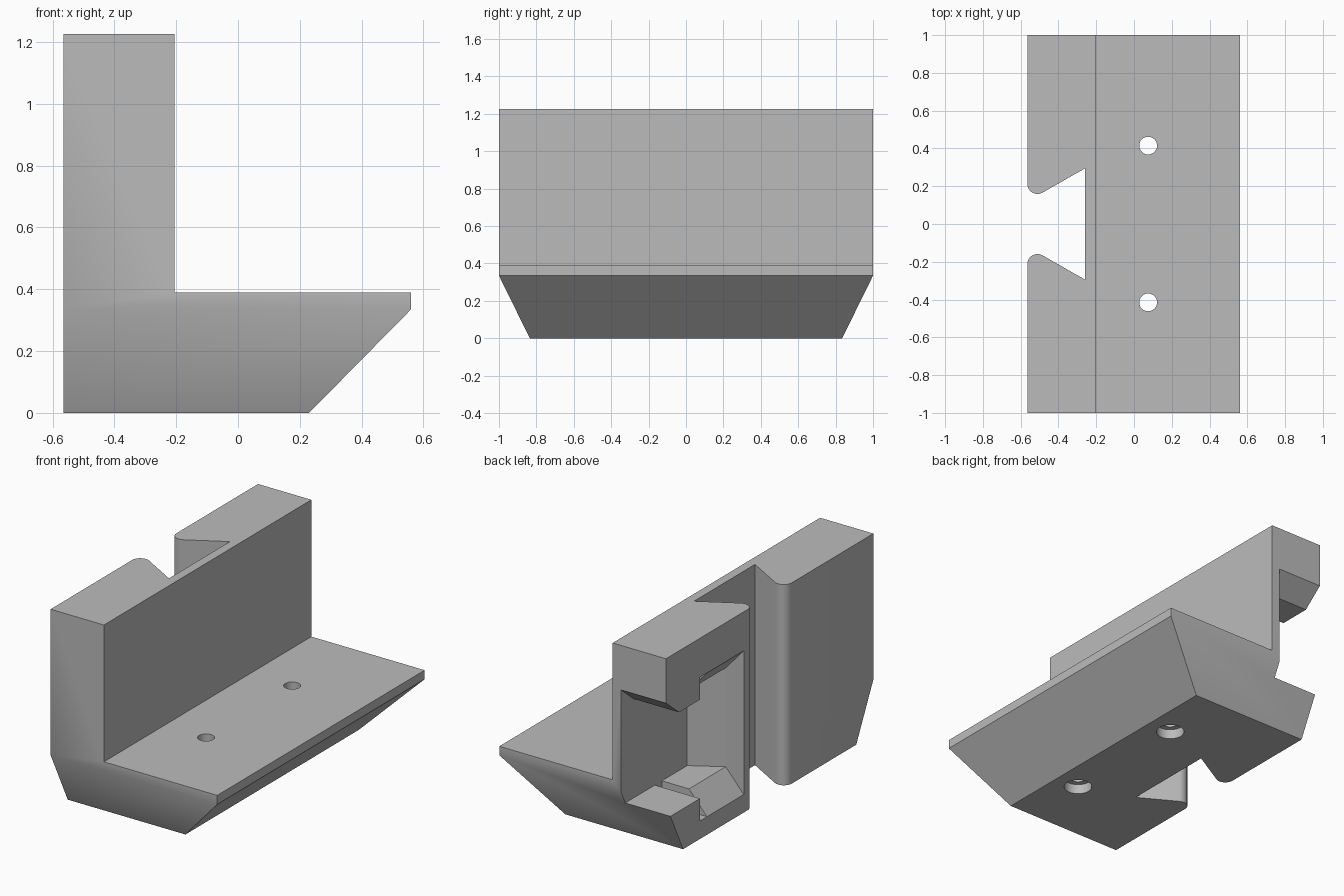
import bpy, bmesh, math

cube = bpy.data.objects.get("Cube")
if cube:
    bpy.data.objects.remove(cube, do_unlink=True)

grey = bpy.data.materials.new("light_grey")
grey.use_nodes = True
tone = (0.5, 0.5, 0.5, 1)
grey.diffuse_color = tone
grey.node_tree.nodes["Principled BSDF"].inputs["Base Color"].default_value = tone


def finish(name, bm):
    bmesh.ops.recalc_face_normals(bm, faces=bm.faces)
    mesh = bpy.data.meshes.new(name)
    bm.to_mesh(mesh)
    bm.free()
    mesh.materials.append(grey)
    obj = bpy.data.objects.new(name, mesh)
    bpy.context.collection.objects.link(obj)
    return obj


def prism(name, points, axis, low, high):
    """Extrude a 2D outline along axis 0, 1 or 2."""
    bm = bmesh.new()
    rings = []
    for level in (low, high):
        ring = []
        for p in points:
            co = list(p)
            co.insert(axis, level)
            ring.append(bm.verts.new(co))
        rings.append(ring)
        bm.faces.new(ring)
    for i in range(len(points)):
        j = (i + 1) % len(points)
        bm.faces.new((rings[0][i], rings[0][j], rings[1][j], rings[1][i]))
    return finish(name, bm)


# Body: L-shaped profile whose lower ends taper inward
BACK, DEEP, FRONT, WALL = -0.565, -0.26, 0.56, -0.205
TOP, SHELF, TAPER = 1.225, 0.39, 0.335
outline = [(BACK, 0), (0.23, 0), (FRONT, TAPER), (FRONT, SHELF),
           (WALL, SHELF), (WALL, TOP), (BACK, TOP), (BACK, TAPER)]
bm = bmesh.new()
sides = []
for s in (-1, 1):
    v = [bm.verts.new((x, s * (0.835 if z == 0 else 1), z)) for x, z in outline]
    bm.faces.new((v[0], v[1], v[2], v[7]))
    bm.faces.new(v[2:])
    sides.append(v)
for i in range(len(outline)):
    j = (i + 1) % len(outline)
    bm.faces.new((sides[0][i], sides[0][j], sides[1][j], sides[1][i]))
body = finish("mounting_bracket", bm)

cutters = []

# Dovetail slot with rounded lips, running the full height
R = 0.054
half = [(-0.7, 0.213), (BACK, 0.213)]
for k in range(1, 13):
    a = math.radians(180 + 120 * k / 12)
    half.append((BACK + R + R * math.cos(a), 0.213 + R * math.sin(a)))
half.append((DEEP, 0.294))
slot = half + [(x, -y) for x, y in reversed(half)]
cutters.append(prism("slot_cutter", slot, 2, -0.1, 1.4))

# Side pocket: entry with a ramped lip and the catch groove behind it
LOW, HIGH, FLOOR, CEIL = 0.247, 0.85, 0.11, 0.987
entry = [(0.604, FLOOR), (0.672, FLOOR), (0.672, LOW), (1.1, LOW), (1.1, 1.036),
         (0.874, HIGH), (0.672, HIGH), (0.672, CEIL), (0.604, CEIL)]
cutters.append(prism("entry_cutter", entry, 0, -0.7, DEEP))

# Pocket interior, its inner wall following the dovetail
room = [(DEEP, 0.36), (-0.443, 0.25), (-0.7, 0.25), (-0.7, 0.63), (DEEP, 0.63)]
cutters.append(prism("room_cutter", room, 2, LOW, HIGH))

# Sloped ledges above and below the interior
ledge = [(-0.443, LOW), (BACK, FLOOR), (-0.7, FLOOR),
         (-0.7, CEIL), (BACK, CEIL), (-0.443, HIGH)]
cutters.append(prism("ledge_cutter", ledge, 1, 0.25, 0.62))


# Screw holes, counterbored from below
def circle(cx, cy, r, n=32):
    return [(cx + r * math.cos(math.tau * k / n), cy + r * math.sin(math.tau * k / n))
            for k in range(n)]


for y in (-0.415, 0.415):
    cutters.append(prism("screw_cutter", circle(0.075, y, 0.047), 2, -0.1, 0.5))
    cutters.append(prism("head_cutter", circle(0.075, y, 0.08), 2, -0.1, 0.06))

# Apply every cut, then drop the cutters
bpy.context.view_layer.objects.active = body
for cutter in cutters:
    mod = body.modifiers.new("cut", 'BOOLEAN')
    mod.operation = 'DIFFERENCE'
    mod.solver = 'EXACT'
    mod.object = cutter
    bpy.ops.object.modifier_apply(modifier=mod.name)
    bpy.data.objects.remove(cutter, do_unlink=True)

bpy.ops.object.select_all(action='DESELECT')
body.select_set(True)
bpy.ops.object.shade_smooth_by_angle(angle=math.radians(30))
